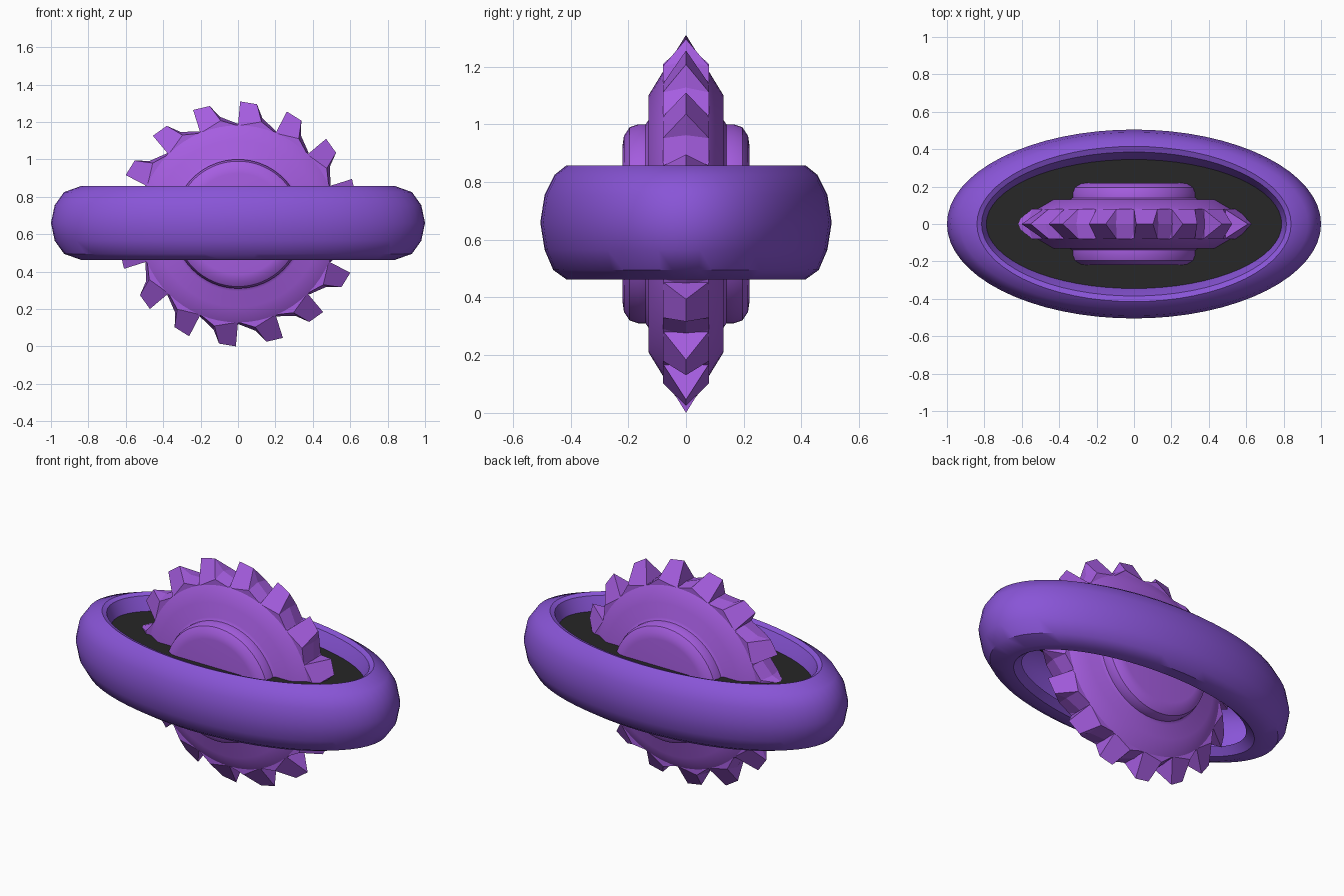
import bpy, bmesh
from math import sin, cos, pi, radians

if "Cube" in bpy.data.objects:
    bpy.data.objects.remove(bpy.data.objects["Cube"])

ZC = 0.655  # axle height


def material(name, rgb):
    m = bpy.data.materials.new(name)
    m.diffuse_color = (*rgb, 1)
    m.use_nodes = True
    m.node_tree.nodes["Principled BSDF"].inputs["Base Color"].default_value = m.diffuse_color
    return m


def make(name, verts, faces, mat, smooth=None):
    me = bpy.data.meshes.new(name)
    me.from_pydata(verts, [], faces)
    bm = bmesh.new()
    bm.from_mesh(me)
    bmesh.ops.recalc_face_normals(bm, faces=bm.faces)
    bm.to_mesh(me)
    bm.free()
    ob = bpy.data.objects.new(name, me)
    bpy.context.collection.objects.link(ob)
    me.materials.append(mat)
    if smooth:
        bpy.ops.object.select_all(action='DESELECT')
        ob.select_set(True)
        bpy.context.view_layer.objects.active = ob
        bpy.ops.object.shade_smooth_by_angle(angle=radians(smooth))
    return ob


def sweep(rows, n):
    """Quads joining consecutive closed rings of n points."""
    return [(r * n + i, r * n + (i + 1) % n, (r + 1) * n + (i + 1) % n, (r + 1) * n + i)
            for r in range(rows - 1) for i in range(n)]


ring_mat = material("ring_purple", (0.25, 0.09, 0.68))
blade_mat = material("blade_purple", (0.38, 0.11, 0.75))
plate_mat = material("plate_black", (0.02, 0.02, 0.02))
N = 64

# Oval ring shell: x radius, y radius, height
section = [(.79, .345, .765), (.80, .36, .80), (.815, .385, .845), (.84, .415, .857),
           (.93, .455, .825), (.98, .49, .755), (1, .505, .66), (.98, .49, .565),
           (.93, .46, .495), (.84, .415, .463), (.79, .345, .463), (.74, .31, .50)]
verts = [(a * cos(2 * pi * i / N), b * sin(2 * pi * i / N), z)
         for a, b, z in section for i in range(N)]
make("ring_housing", verts, sweep(len(section), N), ring_mat, 35)

# Dark plate inside the ring
make("inner_plate", [(.79 * cos(2 * pi * i / N), .345 * sin(2 * pi * i / N), .765) for i in range(N)],
     [tuple(range(N))], plate_mat)

# Blade disc with raised hub, lathed about the y axis: radius, y
half = [(.27, .22), (.305, .215), (.335, .195), (.345, .165), (.345, .14), (.36, .13), (.445, .13), (.53, .078)]
profile = half + [(r, -y) for r, y in reversed(half)]
verts = [(r * sin(2 * pi * i / N), y, ZC + r * cos(2 * pi * i / N))
         for r, y in profile for i in range(N)]
last = (len(profile) - 1) * N
caps = [tuple(range(N)), tuple(range(last, last + N))]
make("blade_disc", verts, sweep(len(profile), N) + caps, blade_mat, 35)

# Sixteen ridged saw teeth: clock angle, radius, y
tooth = [(0, .525, -.08), (0, .525, .08), (1, .655, 0), (9, .648, 0),
         (13, .56, -.08), (13, .56, .08), (13, .58, 0),
         (22.5, .525, -.08), (22.5, .525, .08), (22.5, .535, 0)]
tooth_faces = [(0, 1, 2), (0, 2, 3, 4), (1, 5, 3, 2), (3, 6, 4), (3, 5, 6),
               (4, 6, 9, 7), (6, 5, 8, 9), (0, 4, 7), (1, 8, 5), (7, 9, 8), (0, 7, 8, 1)]
verts, faces = [], []
for k in range(16):
    base = len(verts)
    for a, r, y in tooth:
        t = radians(a + 22.5 * k)
        verts.append((r * sin(t), y, ZC + r * cos(t)))
    faces += [tuple(base + i for i in f) for f in tooth_faces]
make("saw_teeth", verts, faces, blade_mat)
